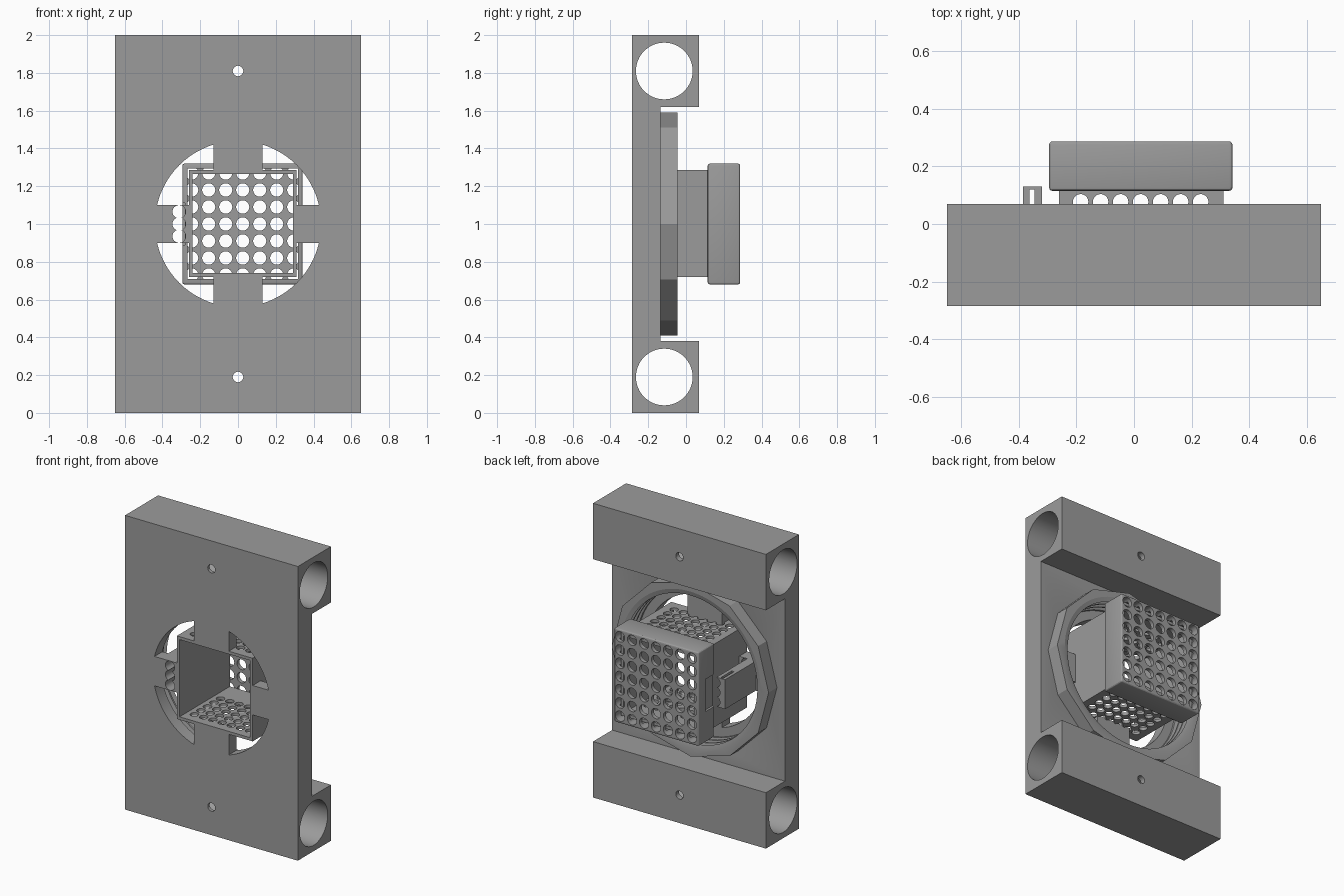
import bpy, bmesh, math
from mathutils import Matrix, Vector

if "Cube" in bpy.data.objects:
    bpy.data.objects.remove(bpy.data.objects["Cube"])

grey = bpy.data.materials.new("mid grey")
grey.diffuse_color = (0.33, 0.33, 0.33, 1)
grey.use_nodes = True
grey.node_tree.nodes["Principled BSDF"].inputs["Base Color"].default_value = grey.diffuse_color
ROT = {'x': Matrix.Rotation(math.pi / 2, 4, 'Y'),
       'y': Matrix.Rotation(math.pi / 2, 4, 'X'),
       'z': Matrix.Identity(4)}


def finish(bm, name):
    bmesh.ops.recalc_face_normals(bm, faces=bm.faces)
    me = bpy.data.meshes.new(name)
    bm.to_mesh(me)
    bm.free()
    me.materials.append(grey)
    ob = bpy.data.objects.new(name, me)
    bpy.context.collection.objects.link(ob)
    return ob


def box(name, x, y, z):
    bm = bmesh.new()
    bmesh.ops.create_cube(bm, size=1)
    for v in bm.verts:
        v.co = Vector([a + (b - a) * (c + 0.5) for (a, b), c in zip((x, y, z), v.co)])
    return finish(bm, name)


def rods(name, centres, radius, length, axis, sides=24):
    """Several parallel cylinders in one mesh."""
    bm = bmesh.new()
    for c in centres:
        bmesh.ops.create_cone(bm, cap_ends=True, segments=sides, radius1=radius, radius2=radius,
                              depth=length, matrix=Matrix.Translation(c) @ ROT[axis])
    return finish(bm, name)


def lathe_y(name, profile, steps=72):
    """Solid of revolution about the line x=0, z=1; profile holds (radius, y)."""
    bm = bmesh.new()
    rings = [[bm.verts.new((r * math.cos(2 * math.pi * i / steps), y,
                            1 + r * math.sin(2 * math.pi * i / steps)))
              for i in range(steps)] for r, y in profile]
    for a, b in zip(rings, rings[1:]):
        for i in range(steps):
            j = (i + 1) % steps
            bm.faces.new((a[i], a[j], b[j], b[i]))
    bm.faces.new(rings[0])
    bm.faces.new(rings[-1])
    return finish(bm, name)


def cut(ob, cutter, keep=False):
    bpy.context.view_layer.objects.active = ob
    m = ob.modifiers.new("cut", 'BOOLEAN')
    m.operation, m.solver, m.object = 'DIFFERENCE', 'EXACT', cutter
    bpy.ops.object.modifier_apply(modifier=m.name)
    if not keep:
        bpy.data.objects.remove(cutter)


def smooth(ob):
    bpy.ops.object.select_all(action='DESELECT')
    ob.select_set(True)
    bpy.context.view_layer.objects.active = ob
    bpy.ops.object.shade_smooth_by_angle(angle=math.radians(28))


# Mounting plate with a C-shaped side profile
side = [(-0.285, 0), (0.07, 0), (0.07, 0.38), (-0.135, 0.38),
        (-0.135, 1.62), (0.07, 1.62), (0.07, 2), (-0.285, 2)]
bm = bmesh.new()
face = bm.faces.new([bm.verts.new((-0.65, y, z)) for y, z in side])
ext = bmesh.ops.extrude_face_region(bm, geom=[face])["geom"]
bmesh.ops.translate(bm, vec=(1.3, 0, 0), verts=[v for v in ext if isinstance(v, bmesh.types.BMVert)])
plate = finish(bm, "mounting_plate")
# Rod channels, screw holes and the round opening
cut(plate, rods("c", [(0, -0.115, z) for z in (0.19, 1.81)], 0.15, 2, 'x', 64))
cut(plate, rods("c", [(0, 0, z) for z in (0.19, 1.81)], 0.028, 2, 'y'))
cut(plate, rods("c", [(0, -0.25, 1)], 0.44, 0.3, 'y', 72))

# Threaded bore shared by plate and collar
thread = [(0.50, -0.20)]
for k in range(3):
    y = -0.185 + k * 0.048
    thread += [(0.50, y), (0.545, y + 0.012), (0.545, y + 0.024), (0.50, y + 0.036)]
thread += [(0.53, -0.045), (0.53, -0.02)]
bore = lathe_y("thread_cutter", thread)
collar = rods("threaded_collar", [(0, -0.09, 1)], 0.59, 0.09, 'y', 12)
cut(plate, bore, keep=True)
cut(collar, bore)

# Spokes joining the plate to the cage
SPOKE_Y = (-0.285, -0.2)
box("top_spoke", (-0.13, 0.13), SPOKE_Y, (1.27, 1.46))
box("bottom_spoke", (-0.13, 0.13), SPOKE_Y, (0.54, 0.73))
box("right_spoke", (0.30, 0.46), SPOKE_Y, (0.9, 1.1))
left = box("left_spoke", (-0.46, -0.25), SPOKE_Y, (0.9, 1.1))

# Cable guide standing on the left spoke, scalloped by three passages
guide = box("cable_guide", (-0.385, -0.32), (-0.21, 0.13), (0.9, 1.1))
for z in (0.935, 1.0, 1.065):
    for ob in (left, guide):
        cut(ob, rods("c", [(-0.312, 0, z)], 0.035, 2, 'y'))
cut(guide, box("c", (-0.363, -0.345), (0.0, 0.12), (0.8, 1.2)))

# Cage body: square tube with vented top and bottom walls
body = box("cage_body", (-0.26, 0.31), (-0.285, 0.255), (0.72, 1.285))
cut(body, box("c", (-0.24, 0.29), (-0.5, 0.5), (0.74, 1.265)))
vents = [(0.023 + 0.0695 * i, 0.077 - 0.07 * j, 1) for i in range(-3, 4) for j in range(5)]
cut(body, rods("c", vents, 0.027, 1, 'z', 20))

# Vented cap over the back of the cage
cap = box("cage_cap", (-0.295, 0.342), (0.115, 0.287), (0.68, 1.32))
bpy.context.view_layer.objects.active = cap
bev = cap.modifiers.new("bevel", 'BEVEL')
bev.width, bev.segments = 0.012, 3
bpy.ops.object.modifier_apply(modifier=bev.name)
cut(cap, box("c", (-0.268, 0.318), (0.0, 0.26), (0.71, 1.295)))
holes = [(0.025 + 0.09 * i, 0.3, 1 + 0.09 * j) for i in range(-3, 4) for j in range(-3, 4)]
cut(cap, rods("c", holes, 0.035, 0.2, 'y'))
# Side notch that clears the cable guide
cut(cap, box("c", (-0.4, -0.28), (0.05, 0.21), (0.89, 1.11)))

for ob in (plate, collar, left, guide, body, cap):
    smooth(ob)
